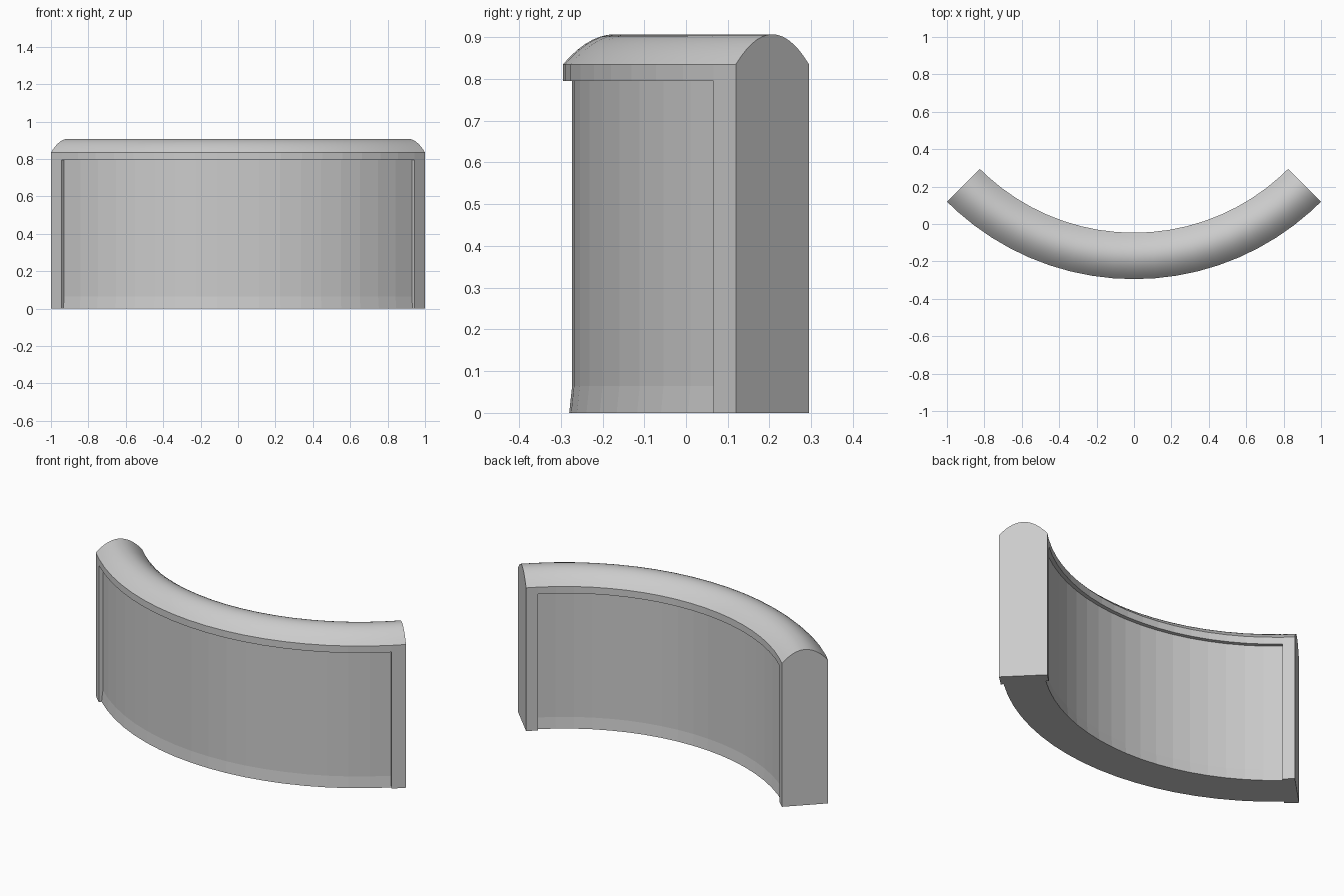
import bpy, bmesh
from math import sin, cos, radians, sqrt

if "Cube" in bpy.data.objects:
    bpy.data.objects.remove(bpy.data.objects["Cube"])

R, T = sqrt(2), 0.248            # outer radius, wall thickness
CY = (R + (R - T) / sqrt(2)) / 2  # arc centre, so the wall is centred on y
END, PIER = 45.0, 41.87          # arc half-angle, inner edge of the end piers
SEG, ARCH = 18, 14


def half_side(foot, recess):
    """(inset, z) points up one face of the wall: flared foot, panel, rim band."""
    return [(foot, 0), (recess, 0.065), (recess, 0.795), (0, 0.795), (0, 0.835)]


def profile(recessed):
    side = half_side(0.015, 0.022) if recessed else half_side(0, 0)
    pts = [(R - d, z) for d, z in side]
    for i in range(1, ARCH):      # rounded coping
        t = i / ARCH
        pts.append((R - T * t, 0.835 + 0.072 * (1 - (2 * t - 1) ** 2)))
    return pts + [(R - T + d, z) for d, z in reversed(side)]


# Stations along the arc: pier, recessed panel, pier
stations = [(-END, False), (-PIER, False)]
stations += [(-PIER + 2 * PIER * i / SEG, True) for i in range(SEG + 1)]
stations += [(PIER, False), (END, False)]

bm = bmesh.new()
rings = []
for ang, recessed in stations:
    a = radians(ang)
    rings.append([bm.verts.new((r * sin(a), CY - r * cos(a), z))
                  for r, z in profile(recessed)])

n = len(rings[0])
for p, q in zip(rings, rings[1:]):
    for j in range(n):
        k = (j + 1) % n
        f = bm.faces.new((p[j], q[j], q[k], p[k]))
        f.smooth = 4 <= j < 4 + ARCH   # only the coping is smooth
bm.faces.new(rings[0])
bm.faces.new(rings[-1][::-1])

# Clean up the steps that collapse at the piers
bmesh.ops.remove_doubles(bm, verts=bm.verts, dist=1e-5)
bmesh.ops.dissolve_degenerate(bm, edges=bm.edges, dist=1e-5)
bmesh.ops.recalc_face_normals(bm, faces=bm.faces)

mesh = bpy.data.meshes.new("curved_wall")
bm.to_mesh(mesh)
bm.free()
bpy.context.collection.objects.link(bpy.data.objects.new("curved_wall", mesh))
